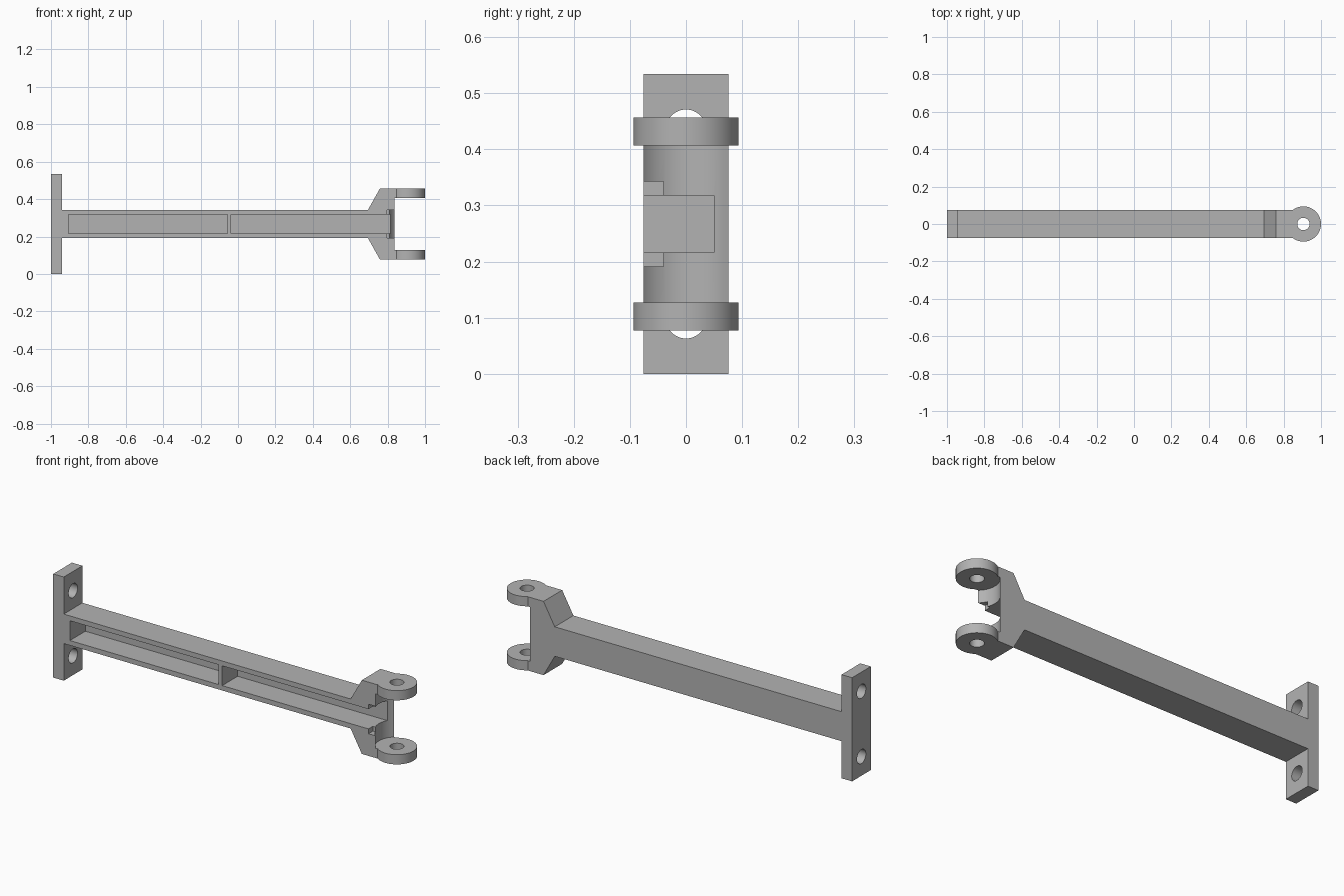
import bpy
import bmesh
import math

MID = 0.267          # height of the arm's centre line
HALF_Y = 0.076       # half depth of the arm
PIN_X = 0.906        # axis of the fork eyes

cube = bpy.data.objects.get("Cube")
if cube:
    bpy.data.objects.remove(cube, do_unlink=True)

grey = bpy.data.materials.new("plain grey")
grey.use_nodes = True
grey.diffuse_color = (0.45, 0.45, 0.45, 1)
grey.node_tree.nodes["Principled BSDF"].inputs["Base Color"].default_value = (0.45, 0.45, 0.45, 1)


def finish(bm, name):
    bmesh.ops.recalc_face_normals(bm, faces=bm.faces)
    mesh = bpy.data.meshes.new(name)
    bm.to_mesh(mesh)
    bm.free()
    mesh.materials.append(grey)
    obj = bpy.data.objects.new(name, mesh)
    bpy.context.collection.objects.link(obj)
    return obj


def box(name, x, y, z):
    bm = bmesh.new()
    bmesh.ops.create_cube(bm, size=1)
    for v in bm.verts:
        v.co = [r[0] if c < 0 else r[1] for c, r in zip(v.co, (x, y, z))]
    return finish(bm, name)


def cylinder(name, radius, depth, location, along_x=False):
    bm = bmesh.new()
    bmesh.ops.create_cone(bm, cap_ends=True, segments=64, radius1=radius,
                          radius2=radius, depth=depth)
    obj = finish(bm, name)
    obj.location = location
    if along_x:
        obj.rotation_euler.y = math.pi / 2
    return obj


def combine(target, tool, operation):
    tool.hide_render = True
    bpy.context.view_layer.update()
    mod = target.modifiers.new(tool.name, 'BOOLEAN')
    mod.operation = operation
    mod.solver = 'EXACT'
    mod.object = tool
    bpy.context.view_layer.objects.active = target
    bpy.ops.object.modifier_apply(modifier=mod.name)
    bpy.data.objects.remove(tool, do_unlink=True)


# Arm body: mirrored side profile with end plate, beam and flared head
upper = [(-1, 0.267), (-0.94, 0.267), (-0.94, HALF_Y), (0.695, HALF_Y),
         (0.759, 0.19), (0.848, 0.19)]
outline = upper + [(x, -h) for x, h in reversed(upper)]
bm = bmesh.new()
face = bm.faces.new([bm.verts.new((x, -HALF_Y, MID + h)) for x, h in outline])
extruded = bmesh.ops.extrude_face_region(bm, geom=[face])["geom"]
bmesh.ops.translate(bm, vec=(0, 2 * HALF_Y, 0),
                    verts=[g for g in extruded if isinstance(g, bmesh.types.BMVert)])
arm = finish(bm, "bracket_arm")

# Rounded fork gap
combine(arm, cylinder("fork_gap", 0.103, 0.28, (PIN_X, 0, MID)), 'DIFFERENCE')

# Fork eyes and end plate bolt holes, above and below the centre line
for side in (-1, 1):
    combine(arm, cylinder("fork_eye", 0.094, 0.05, (PIN_X, 0, MID + side * 0.165)), 'UNION')
    combine(arm, cylinder("bolt_hole", 0.036, 0.2, (-0.97, 0, MID + side * 0.168), True),
            'DIFFERENCE')
combine(arm, cylinder("pin_hole", 0.033, 0.6, (PIN_X, 0, MID)), 'DIFFERENCE')

# Two front pockets separated by a rib; the second opens into the fork
for start, end in ((-0.905, -0.057), (-0.037, 0.86)):
    combine(arm, box("pocket", (start, end), (-0.1, 0.05), (MID - 0.051, MID + 0.051)),
            'DIFFERENCE')

# Shallow notch in the front lip of the head
combine(arm, box("notch", (0.797, 0.88), (-0.1, -0.04), (MID - HALF_Y, MID + HALF_Y)),
        'DIFFERENCE')

bpy.ops.object.select_all(action='DESELECT')
arm.select_set(True)
bpy.context.view_layer.objects.active = arm
bpy.ops.object.shade_smooth_by_angle(angle=math.radians(30))
